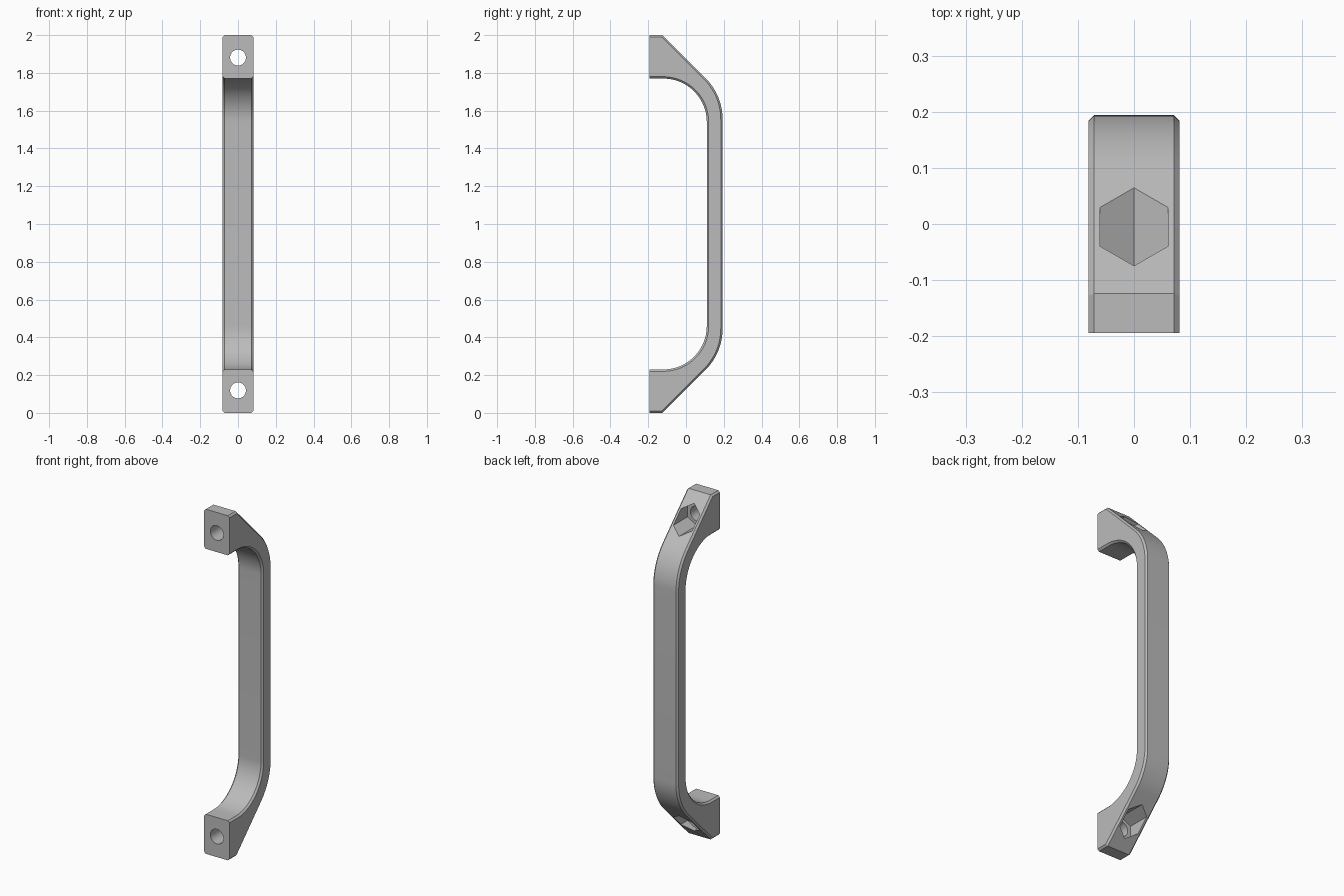
import bpy, bmesh, math
from mathutils import Matrix

if "Cube" in bpy.data.objects:
    bpy.data.objects.remove(bpy.data.objects["Cube"])

W, C, D = 0.081, 0.01, 0.194      # half width, chamfer, half depth
HOLE_Z = 1.881

mat = bpy.data.materials.new("plain grey")
mat.diffuse_color = (0.5, 0.5, 0.5, 1)
mat.use_nodes = True
mat.node_tree.nodes["Principled BSDF"].inputs["Base Color"].default_value = mat.diffuse_color


def half_profile(d):
    """Upper half of the side outline (y, z), inset by d on all but the mounting face."""
    k = 1.876 - d * math.sqrt(2)          # sloped back: y + z = k
    top, back, R = 2 - d, D - d, 0.31 - d
    pts = [(-D, top), (k - top, top)]
    cy = back - R
    cz = k - back - R * math.tan(math.pi / 8)
    for i in range(13):                   # outer bend
        a = math.radians(45 - 45 * i / 12)
        pts.append((cy + R * math.cos(a), cz + R * math.sin(a)))
    r = 0.23 + d
    inner = []
    for i in range(25):                   # inner bend
        a = math.radians(90 * i / 24)
        inner.append((-0.12 + r * math.cos(a), 1.54 + r * math.sin(a)))
    inner.append((-D, 1.77 + d))
    return pts, inner


def full_profile(d):
    o, i = half_profile(d)
    mirror = lambda p: [(y, 2 - z) for y, z in reversed(p)]
    return o + mirror(o) + mirror(i) + i


def make_object(name, bm):
    bmesh.ops.recalc_face_normals(bm, faces=bm.faces)
    me = bpy.data.meshes.new(name)
    bm.to_mesh(me)
    bm.free()
    me.materials.append(mat)
    ob = bpy.data.objects.new(name, me)
    bpy.context.collection.objects.link(ob)
    return ob


# Handle body: four outlines skinned across the width, chamfered side edges
bm = bmesh.new()
rings = []
for x, d in ((-W, C), (-W + C, 0), (W - C, 0), (W, C)):
    rings.append([bm.verts.new((x, y, z)) for y, z in full_profile(d)])
n = len(rings[0])
for a, b in zip(rings, rings[1:]):
    for i in range(n):
        j = (i + 1) % n
        bm.faces.new((a[i], a[j], b[j], b[i]))
bm.faces.new(rings[0])
bm.faces.new(rings[-1])
handle = make_object("pull_handle", bm)


def cutter(name, sides, radius, y0, y1, z):
    """Prism along y, with a corner pointing up."""
    bm = bmesh.new()
    bmesh.ops.create_cone(bm, cap_ends=True, segments=sides, radius1=radius,
                          radius2=radius, depth=y1 - y0)
    bmesh.ops.transform(bm, verts=bm.verts,
                        matrix=Matrix.Translation((0, (y0 + y1) / 2, z))
                        @ Matrix.Rotation(math.pi / 2, 4, 'X'))
    ob = make_object(name, bm)
    ob.hide_render = True
    return ob


# Screw holes and hexagonal nut pockets at both ends
cutters = []
for z in (HOLE_Z, 2 - HOLE_Z):
    cutters.append(cutter("nut_pocket_cutter", 6, 0.0695, -0.1, 0.3, z))
    cutters.append(cutter("screw_hole_cutter", 40, 0.042, -0.3, -0.05, z))

bpy.context.view_layer.objects.active = handle
handle.select_set(True)
for c in cutters:
    m = handle.modifiers.new("cut", 'BOOLEAN')
    m.operation, m.solver, m.object = 'DIFFERENCE', 'EXACT', c
    bpy.ops.object.modifier_apply(modifier=m.name)
for c in cutters:
    bpy.data.objects.remove(c)

bpy.ops.object.select_all(action='DESELECT')
handle.select_set(True)
bpy.ops.object.shade_smooth_by_angle(angle=math.radians(20))
